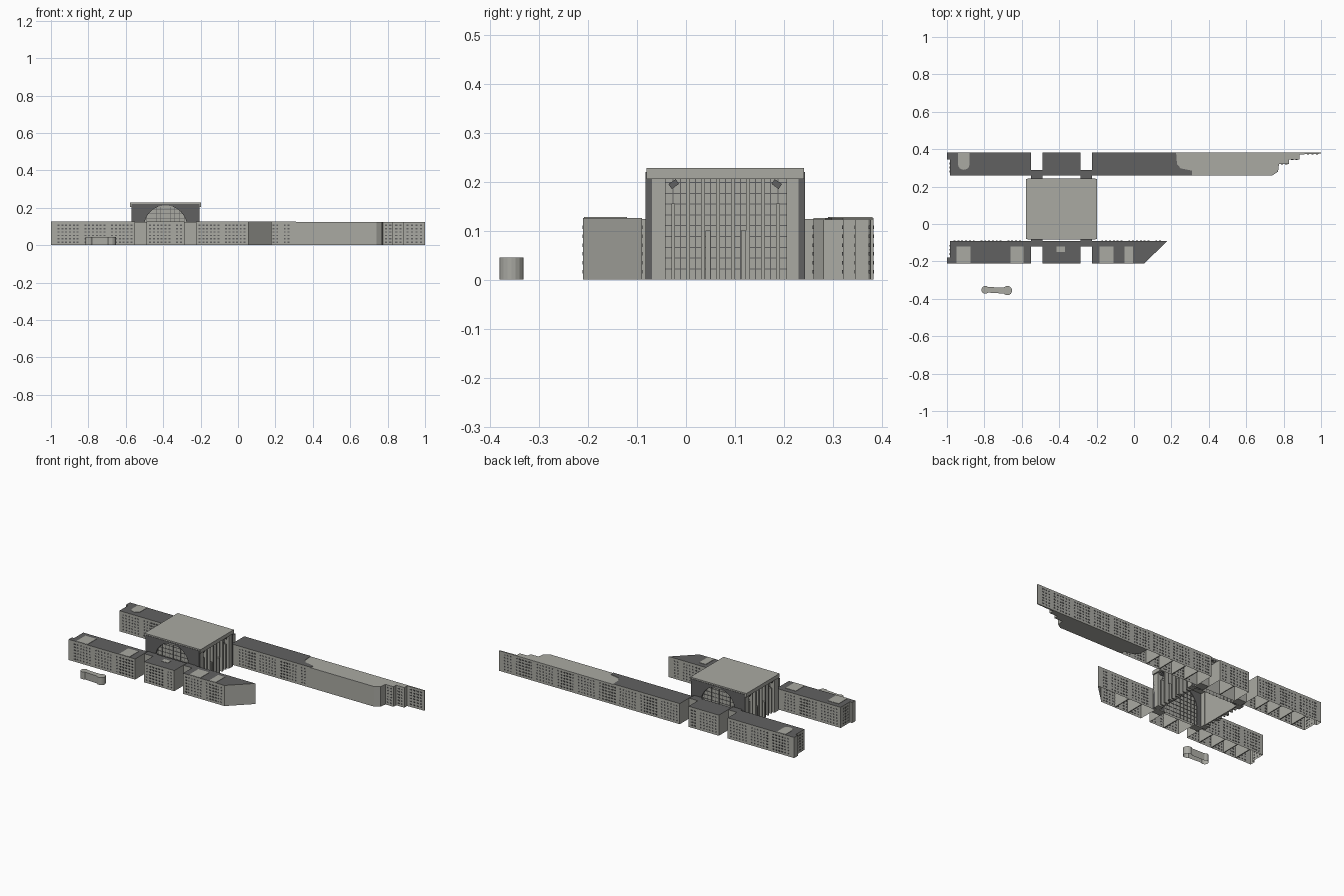
import bpy
import math

if "Cube" in bpy.data.objects:
    bpy.data.objects.remove(bpy.data.objects["Cube"])


def material(name, rgb):
    m = bpy.data.materials.new(name)
    m.diffuse_color = (*rgb, 1)
    m.use_nodes = True
    m.node_tree.nodes["Principled BSDF"].inputs["Base Color"].default_value = m.diffuse_color
    return m


LIGHT = material("pale stone", (0.40, 0.40, 0.365))
DARK = material("dark slate", (0.12, 0.12, 0.12))
H = 0.126


def make(name, verts, faces, mats, indices=None):
    me = bpy.data.meshes.new(name)
    me.from_pydata(verts, [], faces)
    for m in mats:
        me.materials.append(m)
    if indices:
        for p, i in zip(me.polygons, indices):
            p.material_index = i
    ob = bpy.data.objects.new(name, me)
    bpy.context.collection.objects.link(ob)
    return ob


def prism(name, pts, z0, z1, side=LIGHT, top=LIGHT, bottom=True):
    """Upright prism from a counter-clockwise plan outline."""
    n = len(pts)
    verts = [(x, y, z) for z in (z0, z1) for x, y in pts]
    faces = [(i, (i + 1) % n, n + (i + 1) % n, n + i) for i in range(n)]
    faces.append(tuple(range(n, 2 * n)))
    idx = [0] * n + [1]
    if bottom:
        faces.append(tuple(reversed(range(n))))
        idx.append(0)
    return make(name, verts, faces, [side, top], idx)


def rect(x0, x1, y0, y1):
    return [(x0, y0), (x1, y0), (x1, y1), (x0, y1)]


def boxes(name, items, mat):
    """Many axis-aligned boxes (x0, x1, y0, y1, z0, z1) in one object."""
    verts, faces = [], []
    for x0, x1, y0, y1, z0, z1 in items:
        b = len(verts)
        verts += [(x, y, z) for z in (z0, z1) for x, y in rect(x0, x1, y0, y1)]
        faces += [tuple(b + i for i in f) for f in (
            (0, 3, 2, 1), (4, 5, 6, 7), (0, 1, 5, 4),
            (1, 2, 6, 5), (2, 3, 7, 6), (3, 0, 4, 7))]
    return make(name, verts, faces, [mat])


def window_grid(x0, x1, y, step=0.02):
    """Six storeys of shallow panes along a wall parallel to x."""
    count = max(1, int((x1 - x0) / step))
    pitch = (x1 - x0) / count
    return [(x0 + (i + 0.25) * pitch, x0 + (i + 0.75) * pitch, y - 0.0015, y + 0.0015,
             0.013 + 0.018 * r, 0.020 + 0.018 * r)
            for i in range(count) if i % 7 != 6 for r in range(6)]


# Long rows of buildings, open underneath
prism("front_left_block", [(-1, -0.21), (-0.55, -0.21), (-0.55, -0.09), (-0.985, -0.09),
                           (-0.985, -0.178), (-1, -0.178)], 0, H, LIGHT, DARK, False)
prism("front_middle_block", rect(-0.49, -0.285, -0.21, -0.09), 0, H, LIGHT, DARK, False)
prism("front_right_block", [(-0.225, -0.21), (0.055, -0.21), (0.18, -0.09), (-0.225, -0.09)],
      0, H, LIGHT, DARK, False)
prism("back_left_block", [(-0.985, 0.26), (-0.55, 0.26), (-0.55, 0.382), (-1, 0.382),
                          (-1, 0.345), (-0.985, 0.345)], 0, H, LIGHT, DARK, False)
prism("back_middle_block", rect(-0.49, -0.285, 0.26, 0.382), 0, H, LIGHT, DARK, False)
bend = [(0.31, 0.26), (0.31, 0.285), (0.25, 0.297), (0.23, 0.32), (0.225, 0.382)]
prism("back_right_block", [(-0.225, 0.26)] + bend + [(-0.225, 0.382)],
      0, H, LIGHT, DARK, False)
# Stepped wing tapering to the right
prism("stepped_wing", [(0.31, 0.26), (0.74, 0.26), (0.77, 0.28), (0.775, 0.32), (0.83, 0.32),
                       (0.83, 0.345), (0.885, 0.345), (0.885, 0.372), (1, 0.376), (1, 0.382)]
      + bend[:0:-1], 0, 0.123)

# Cross walls inside the rows
walls = []
for x0, x1, y0, y1 in ((-0.98, -0.55, -0.21, -0.09), (-0.49, -0.285, -0.21, -0.09),
                       (-0.225, 0.05, -0.21, -0.09), (-0.98, -0.55, 0.26, 0.382),
                       (-0.49, -0.285, 0.26, 0.382), (-0.225, 0.22, 0.26, 0.382)):
    n = max(2, round((x1 - x0) / 0.09))
    for i in range(1, n):
        x = x0 + (x1 - x0) * i / n
        walls.append((x - 0.003, x + 0.003, y0 + 0.002, y1 - 0.002, 0.001, H - 0.002))
boxes("cross_walls", walls, LIGHT)

# Links joining the rows to the hall
for name, y0, y1 in (("front_link", -0.12, -0.075), ("back_link", 0.24, 0.29)):
    for i, (x0, x1) in enumerate(((-0.55, -0.49), (-0.285, -0.225))):
        prism(f"{name}_{i}", rect(x0, x1, y0, y1), 0, H - 0.002, LIGHT, DARK)

# Pale roof terraces
boxes("roof_terraces", [(x0, x1, y0, y1, H - 0.001, H + 0.002) for x0, x1, y0, y1 in (
    (-0.95, -0.875, -0.208, -0.12), (-0.66, -0.59, -0.208, -0.12),
    (-0.185, -0.11, -0.208, -0.12), (-0.05, -0.005, -0.208, -0.12),
    (-0.415, -0.37, -0.15, -0.12))], LIGHT)
arc = [(-0.91 + 0.03 * math.cos(a), 0.315 + 0.025 * math.sin(a))
       for a in (math.pi + math.pi * i / 8 for i in range(9))]
prism("round_terrace", arc + [(-0.88, 0.38), (-0.94, 0.38)], H - 0.001, H + 0.002)

# Window panes
panes = []
for y in (-0.21, 0.382):
    for x0, x1 in ((-0.97, -0.56), (-0.48, -0.295)):
        panes += window_grid(x0, x1, y)
for y in (-0.09, 0.26):
    panes += window_grid(-0.97, -0.6, y)
panes += window_grid(-0.215, 0.045, -0.21) + window_grid(-0.18, 0.15, -0.09)
panes += window_grid(-0.18, 0.28, 0.26) + window_grid(-0.215, 0.97, 0.382)
panes += window_grid(0.78, 0.825, 0.32) + window_grid(0.835, 0.88, 0.345)
panes += window_grid(0.895, 0.99, 0.374)
for y0 in (-0.165, 0.275):
    panes += [(-0.9865, -0.9835, y0 + 0.022 * i, y0 + 0.01 + 0.022 * i,
               0.013 + 0.018 * r, 0.020 + 0.018 * r) for i in range(3) for r in range(6)]
boxes("window_panes", panes, DARK)

# Hall roof
CX, CY = -0.3875, 0.08
prism("hall_roof", rect(CX - 0.19, CX + 0.19, -0.081, 0.241), 0.205, 0.228)

# End walls with a great arched opening, built as a strip around the arch
R, SPRING, HALF, TOP = 0.115, 0.098, 0.182, 0.22
inner = [(-R, 0)] + [(-R * math.cos(math.pi * i / 24), SPRING + R * math.sin(math.pi * i / 24))
                     for i in range(25)] + [(R, 0)]
outer = [(-HALF, 0)] + [(max(-HALF, min(HALF, 2.2 * x)), TOP) for x, z in inner[1:-1]] + [(HALF, 0)]
n = len(inner)
for name, y, s in (("front", -0.083, 1), ("back", 0.243, -1)):
    verts = [(CX + x, yy, z) for yy in (y, y + s * 0.014) for ring in (outer, inner) for x, z in ring]
    faces = []
    for i in range(n - 1):
        a, b, c, d = i, n + i, 2 * n + i, 3 * n + i
        faces += [(a, b, b + 1, a + 1), (c, c + 1, d + 1, d),
                  (b, d, d + 1, b + 1), (a, a + 1, c + 1, c)]
    if s < 0:
        faces = [f[::-1] for f in faces]
    make(name + "_arch_wall", verts, faces, [DARK])
    # Arched glazing and its bars
    yg = y + s * 0.010
    glass = [(CX + x, yg, z) for x, z in inner]
    make(name + "_arch_glass", glass, [tuple(range(n))[::-s]], [LIGHT])
    bars = []
    for i in range(-4, 5):
        x = i * 0.025
        top = SPRING + math.sqrt(R * R - x * x)
        bars.append((CX + x - 0.0012, CX + x + 0.0012, yg - 0.002, yg + 0.002, 0, top))
    for k in range(1, 9):
        z = 0.024 * k
        w = math.sqrt(R * R - max(0, z - SPRING) ** 2)
        bars.append((CX - w, CX + w, yg - 0.002, yg + 0.002, z - 0.001, z + 0.001))
    boxes(name + "_arch_bars", bars, DARK)

# Side walls: corner piers, recessed glazing, slender fins and bars
for name, s in (("right", 1), ("left", -1)):
    def span(a, b):
        return tuple(sorted((CX + s * a, CX + s * b)))

    piers = [(*span(0.145, HALF), y0, y1, 0, 0.206) for y0, y1 in ((-0.079, -0.042), (0.205, 0.239))]
    boxes(name + "_piers", piers, LIGHT)
    boxes(name + "_glazing", [(*span(0.148, 0.152), -0.045, 0.21, 0, 0.206)], LIGHT)
    fins = []
    for k in range(8):
        y = -0.026 + 0.0305 * k
        top = 0.155 if k in (0, 7) else 0.205
        fins.append((*span(0.15, 0.175), y - 0.004, y + 0.004, 0, top))
    fins += [(*span(0.15, 0.18), y - 0.005, y + 0.005, 0, 0.1) for y in (0.045, 0.117)]
    boxes(name + "_fins", fins, LIGHT)
    bars = [(*span(0.151, 0.155), -0.042, 0.205, z - 0.001, z + 0.001)
            for z in (0.022 * k for k in range(1, 10))]
    bars += [(*span(0.151, 0.155), y - 0.001, y + 0.001, 0, 0.205)
             for y in (-0.042 + 0.0153 * k for k in range(1, 16))]
    boxes(name + "_bars", bars, DARK)
    # Slanted braces in the upper corners
    for i, (y, tilt) in enumerate(((-0.025, 0.6), (0.185, -0.6))):
        ob = boxes(f"{name}_brace_{i}", [(-0.012, 0.012, -0.009, 0.009, -0.006, 0.006)], DARK)
        ob.location = (CX + s * 0.165, y, 0.195)
        ob.rotation_euler.x = tilt

# Small pavilion: two round ends joined by a narrow body
left = [(-0.795 + 0.021 * math.cos(a), -0.352 + 0.021 * math.sin(a))
        for a in (math.radians(45 + 270 * i / 14) for i in range(15))]
right = [(-0.677 + 0.025 * math.cos(a), -0.356 + 0.025 * math.sin(a))
         for a in (math.radians(-140 + 280 * i / 14) for i in range(15))]
prism("pavilion", left + right, 0, 0.045, bottom=False)
